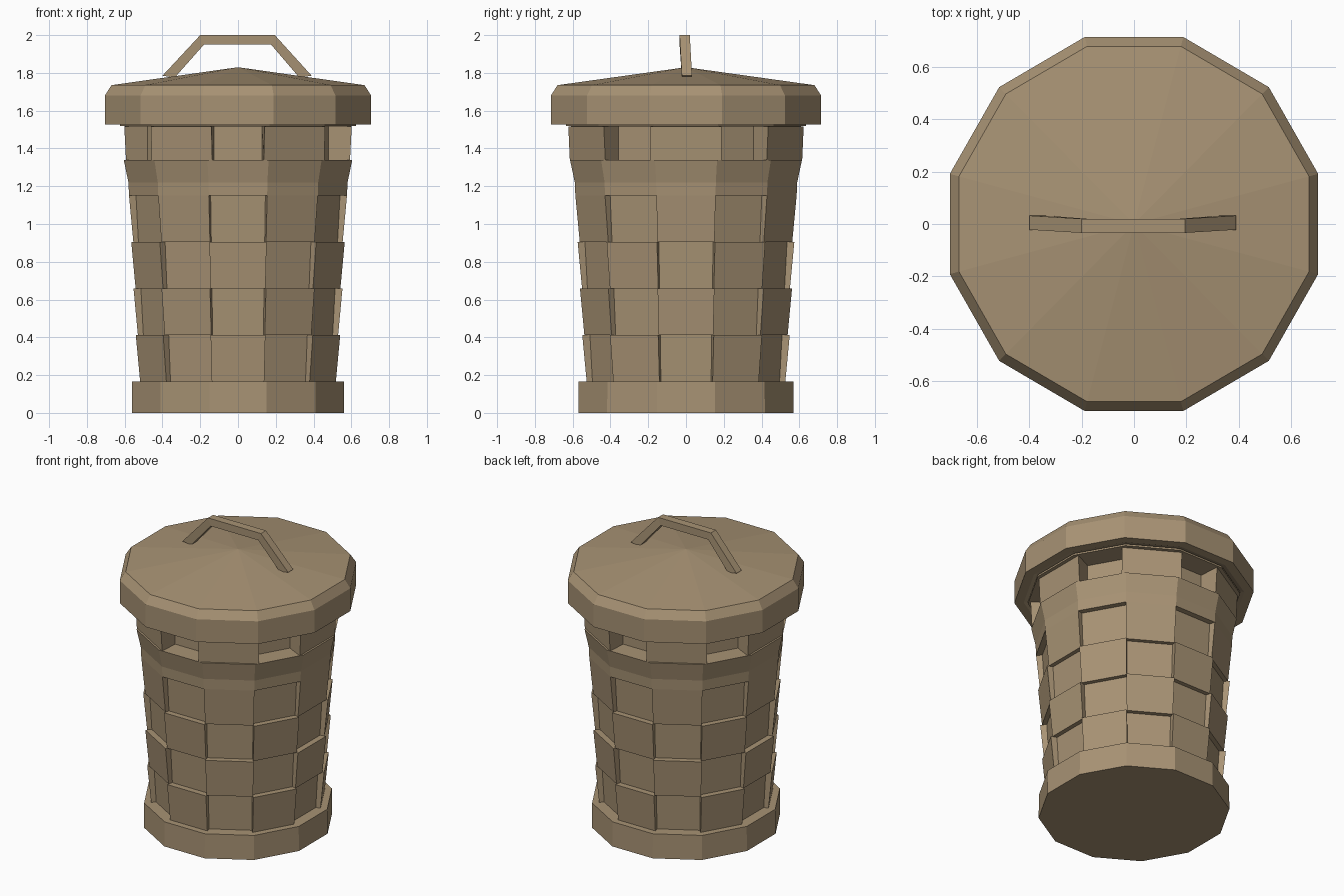
import bpy, bmesh, math
from mathutils import Matrix, Vector

SIDES = 12
STEP = 2 * math.pi / SIDES
Y_STRETCH = 1.015

if "Cube" in bpy.data.objects:
    bpy.data.objects.remove(bpy.data.objects["Cube"])

wicker = bpy.data.materials.new("tan_wicker")
wicker.use_nodes = True
tan = (0.39, 0.29, 0.175, 1)
wicker.diffuse_color = tan
bsdf = wicker.node_tree.nodes["Principled BSDF"]
bsdf.inputs["Base Color"].default_value = tan
bsdf.inputs["Roughness"].default_value = 0.9


def finish(bm, name):
    bmesh.ops.recalc_face_normals(bm, faces=bm.faces)
    mesh = bpy.data.meshes.new(name)
    bm.to_mesh(mesh)
    bm.free()
    mesh.materials.append(wicker)
    obj = bpy.data.objects.new(name, mesh)
    bpy.context.collection.objects.link(obj)
    return obj


def lathe(name, profile):
    """Twelve-sided turning of (flat-to-axis distance, height) points."""
    bm = bmesh.new()
    rings = []
    for dist, z in profile:
        r = dist / math.cos(STEP / 2)
        rings.append([bm.verts.new((r * math.cos((i + .5) * STEP),
                                    r * math.sin((i + .5) * STEP) * Y_STRETCH, z))
                      for i in range(SIDES)])
    for low, high in zip(rings, rings[1:]):
        for i in range(SIDES):
            j = (i + 1) % SIDES
            bm.faces.new((low[i], low[j], high[j], high[i]))
    bm.faces.new(rings[0])
    # Close the top as a fan of triangles
    tip = bm.verts.new((0, 0, profile[-1][1] + (.095 if name == "lid" else 0)))
    for i in range(SIDES):
        bm.faces.new((rings[-1][i], rings[-1][(i + 1) % SIDES], tip))
    return finish(bm, name)


def panel_row(name, z0, z1, inner, outer, first, half=None):
    """Raised blocks on every second side; inner and outer are (bottom, top)."""
    bm = bmesh.new()
    t = math.tan(STEP / 2)
    for i in range(first, SIDES, 2):
        turn = Matrix.Diagonal((1, Y_STRETCH, 1)) @ Matrix.Rotation(i * STEP, 3, 'Z')
        quads = []
        for dists, width in ((inner, None), (outer, half)):
            quad = []
            for k, s in ((0, -1), (0, 1), (1, 1), (1, -1)):
                d = dists[k]
                w = width or d * t
                quad.append(bm.verts.new(turn @ Vector((d, s * w, (z0, z1)[k]))))
            quads.append(quad)
        a, b = quads
        bm.faces.new(b)
        for k in range(4):
            m = (k + 1) % 4
            bm.faces.new((a[k], a[m], b[m], b[k]))
    return finish(bm, name)


# Basket core with foot, flared collar, neck and top flange
lathe("basket_body", [(.562, 0), (.56, .165), (.488, .165), (.54, 1.15),
                      (.577, 1.15), (.58, 1.22), (.605, 1.34), (.48, 1.34),
                      (.48, 1.515), (.625, 1.518), (.625, 1.53)])

# Four staggered rows of woven panels
row_height = (1.15 - .165) / 4
for n in range(4):
    z0 = .165 + n * row_height
    floor = .486 + n * .013
    face = .518 + n * .012
    panel_row(f"weave_row_{n + 1}", z0, z0 + row_height, (floor, floor + .013),
              (face, face + .023), (n + 1) % 2)

# Neck blocks, which widen outward
panel_row("neck_blocks", 1.34, 1.517, (.478, .478), (.593, .602), 0, half=.185)

# Lid with a bevelled edge and shallow cone
lathe("lid", [(.60, 1.545), (.65, 1.527), (.705, 1.527), (.705, 1.68), (.67, 1.735)])

# Angular carrying handle
bm = bmesh.new()
outer = [(-.40, 1.785), (-.2, 2), (.195, 2), (.39, 1.785)]
inner = [(-.335, 1.775), (-.18, 1.95), (.175, 1.95), (.325, 1.775)]
sections = []
for (xo, zo), (xi, zi) in zip(outer, inner):
    shift = .012 if abs(xo) > .3 else 0
    front, back = -.034 + shift, .02 + shift
    sections.append([bm.verts.new(p) for p in ((xo, front, zo), (xo, back, zo),
                                               (xi, back, zi), (xi, front, zi))])
for a, b in zip(sections, sections[1:]):
    for k in range(4):
        m = (k + 1) % 4
        bm.faces.new((a[k], a[m], b[m], b[k]))
bm.faces.new(sections[0])
bm.faces.new(sections[-1])
finish(bm, "handle")
